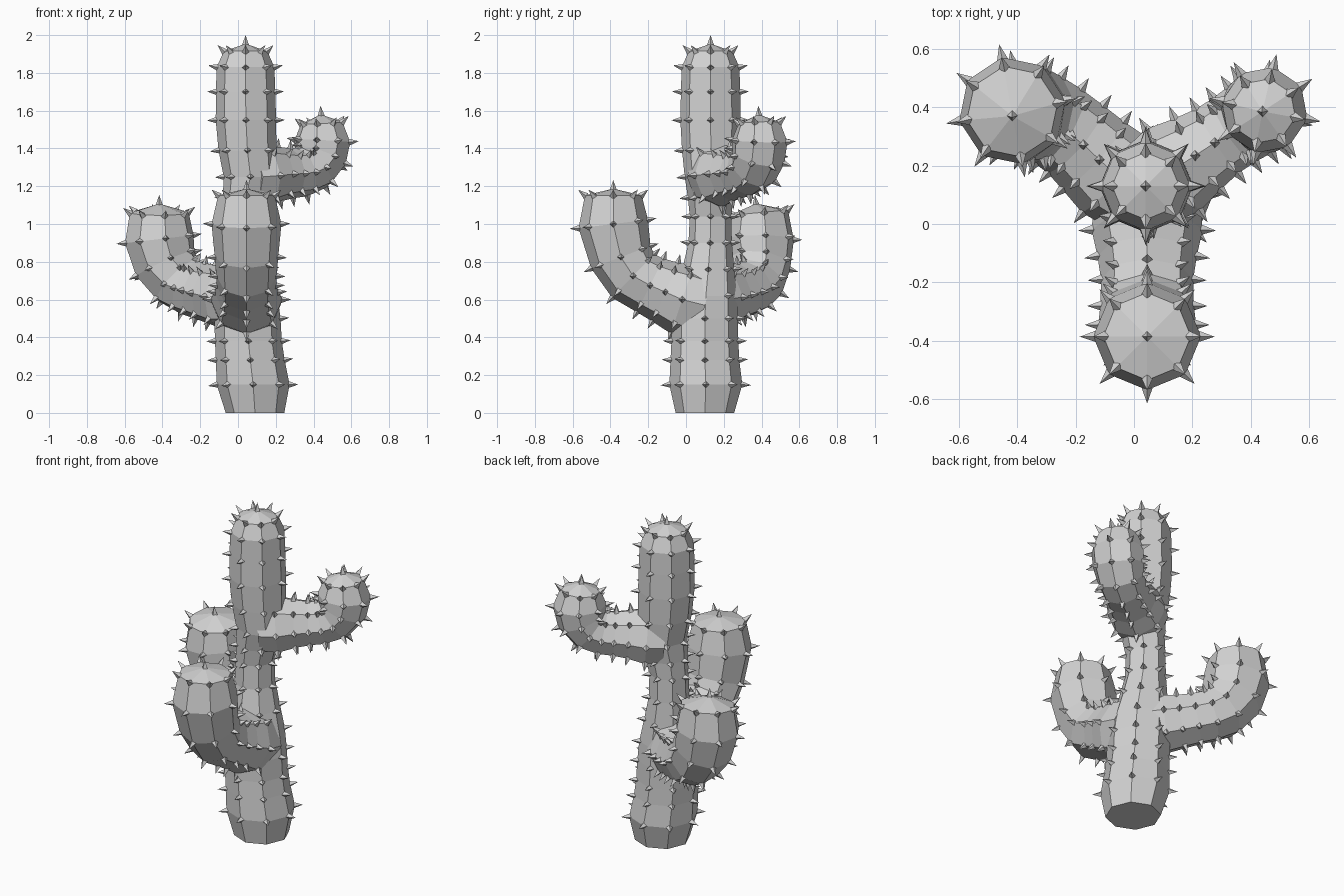
import bpy, bmesh, math
from mathutils import Vector
from mathutils.geometry import intersect_point_line

if "Cube" in bpy.data.objects:
    bpy.data.objects.remove(bpy.data.objects["Cube"], do_unlink=True)

SIDES = 8
SPINE_LENGTH = 0.046
SPINE_RADIUS = 0.019
UP = Vector((0, 0, 1))

grey = bpy.data.materials.new("plain grey")
grey.use_nodes = True
grey.diffuse_color = (0.65, 0.65, 0.65, 1)
grey.node_tree.nodes["Principled BSDF"].inputs["Base Color"].default_value = grey.diffuse_color


def make_object(name, bm):
    mesh = bpy.data.meshes.new(name)
    bm.to_mesh(mesh)
    bm.free()
    mesh.materials.append(grey)
    obj = bpy.data.objects.new(name, mesh)
    bpy.context.collection.objects.link(obj)
    return obj


def points(*rows):
    """Turn x, y, z, radius rows into centres with radii."""
    return [(Vector(row[:3]), row[3]) for row in rows]


def arm_path(origin, heading, profile):
    """Turn (distance out, height, radius) steps into centres with radii."""
    return [(origin + heading * d + UP * z, r) for d, z, r in profile]


def build_stem(path, heading, upright=False):
    """Loft octagonal rings along the path and close the tip to a point."""
    bm = bmesh.new()
    rings = []
    for i, (centre, radius) in enumerate(path[:-1]):
        before = path[max(i - 1, 0)][0]
        tangent = UP if upright else (path[i + 1][0] - before).normalized()
        side = heading.cross(UP)
        side = (side - tangent * side.dot(tangent)).normalized()
        out = side.cross(tangent)
        angles = [math.tau * k / SIDES for k in range(SIDES)]
        rings.append([bm.verts.new(centre + radius * (out * math.cos(a) + side * math.sin(a)))
                      for a in angles])
    for low, high in zip(rings, rings[1:]):
        for k in range(SIDES):
            n = (k + 1) % SIDES
            bm.faces.new((low[k], low[n], high[n], high[k]))
    tip = bm.verts.new(path[-1][0])
    for k in range(SIDES):
        bm.faces.new((rings[-1][k], rings[-1][(k + 1) % SIDES], tip))
    bm.faces.new(rings[0])
    bmesh.ops.recalc_face_normals(bm, faces=bm.faces)
    bm.normal_update()
    spots = [(v.co.copy(), v.normal.copy()) for v in bm.verts if v not in rings[0]]
    return bm, spots


def buried(point, path):
    """True when a point lies inside another stem."""
    for (a, ra), (b, rb) in zip(path, path[1:]):
        t = intersect_point_line(point, a, b)[1]
        if -0.1 <= t <= 1.1:
            t = min(max(t, 0), 1)
            if (point - a.lerp(b, t)).length < 0.97 * (ra + (rb - ra) * t):
                return True
    return False


def build_spines(spots):
    """Put a four-sided pyramid on every spot, pointing along its normal."""
    bm = bmesh.new()
    for point, normal in spots:
        across = normal.cross(UP if abs(normal.z) < 0.95 else Vector((1, 0, 0))).normalized()
        along = normal.cross(across)
        root = point - normal * 0.008
        base = [bm.verts.new(root + SPINE_RADIUS * d) for d in (across, along, -across, -along)]
        tip = bm.verts.new(point + normal * SPINE_LENGTH)
        for k in range(4):
            bm.faces.new((base[k], base[(k + 1) % 4], tip))
    return bm


# Trunk: x, y, z, radius
trunk = points(
    (0.09, 0.10, 0, 0.155), (0.08, 0.105, 0.15, 0.193), (0.065, 0.1, 0.28, 0.182),
    (0.055, 0.1, 0.38, 0.177), (0.05, 0.1, 0.5, 0.175), (0.045, 0.105, 0.62, 0.165),
    (0.035, 0.118, 0.76, 0.138), (0.025, 0.128, 0.9, 0.115), (0.025, 0.13, 1.04, 0.11),
    (0.04, 0.13, 1.14, 0.12), (0.066, 0.135, 1.25, 0.142), (0.05, 0.132, 1.39, 0.153),
    (0.042, 0.13, 1.55, 0.16), (0.04, 0.13, 1.7, 0.157), (0.04, 0.13, 1.83, 0.153),
    (0.04, 0.13, 1.915, 0.115), (0.04, 0.13, 1.954, 0))

front_dir = Vector((0, -1, 0))
right_dir = Vector((-0.47, 0.32, 0)).normalized()
left_dir = Vector((0.397, 0.26, 0)).normalized()

# Straight-running arms: distance out, height, radius
front_arm = arm_path(Vector((0.045, 0.1, 0)), front_dir, (
    (0, 0.57, 0.18), (0.12, 0.6, 0.19), (0.21, 0.64, 0.17), (0.29, 0.675, 0.158),
    (0.38, 0.725, 0.16), (0.445, 0.825, 0.168), (0.485, 1.0, 0.185),
    (0.485, 1.152, 0.15), (0.485, 1.187, 0)))

left_arm = arm_path(Vector((0.05, 0.13, 0)), left_dir, (
    (0, 1.25, 0.15), (0.1, 1.257, 0.168), (0.2, 1.265, 0.145), (0.28, 1.268, 0.132),
    (0.35, 1.275, 0.131), (0.415, 1.3, 0.136), (0.46, 1.36, 0.146),
    (0.475, 1.44, 0.15), (0.47, 1.535, 0.112), (0.466, 1.58, 0)))

# Bent arm: x, y, z, radius
right_arm = points(
    (0.05, 0.08, 0.6, 0.15), (-0.07, 0.17, 0.615, 0.17), (-0.14, 0.235, 0.63, 0.157),
    (-0.2, 0.29, 0.645, 0.15), (-0.26, 0.335, 0.665, 0.15), (-0.32, 0.365, 0.7, 0.158),
    (-0.385, 0.385, 0.79, 0.172), (-0.417, 0.388, 0.92, 0.186),
    (-0.417, 0.385, 1.06, 0.158), (-0.417, 0.37, 1.108, 0))

parts = {
    "trunk": (trunk, front_dir, True),
    "front_arm": (front_arm, front_dir, False),
    "back_right_arm": (right_arm, right_dir, False),
    "upper_left_arm": (left_arm, left_dir, False),
}

# Stems, with spines on every exposed corner
stems = []
for name, (path, heading, upright) in parts.items():
    stem, spots = build_stem(path, heading, upright)
    others = [p[0] for n, p in parts.items() if n != name]
    exposed = [s for s in spots if not any(buried(s[0], o) for o in others)]
    stems.append(make_object(name, stem))
    make_object(name + "_spines", build_spines(exposed))

# Weld the arms and trunk into one skin
body, arms = stems[0], stems[1:]
for arm in arms:
    weld = body.modifiers.new("join " + arm.name, "BOOLEAN")
    weld.operation = "UNION"
    weld.solver = "EXACT"
    weld.object = arm
bpy.context.view_layer.update()
welded = bpy.data.meshes.new_from_object(
    body.evaluated_get(bpy.context.evaluated_depsgraph_get()))
body.modifiers.clear()
body.data = welded
body.name = "cactus_body"
for arm in arms:
    bpy.data.objects.remove(arm, do_unlink=True)
